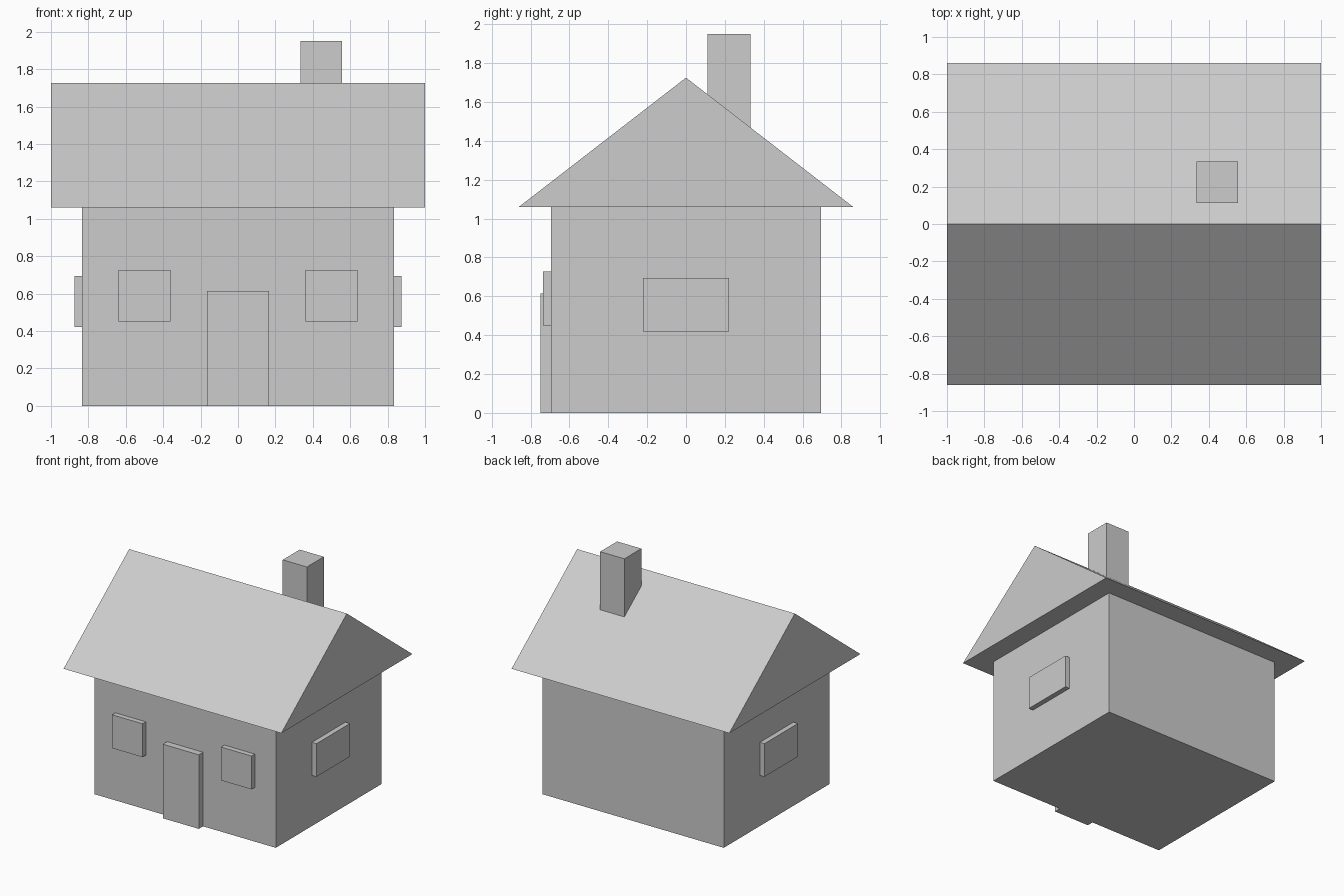
import bpy
import bmesh

if "Cube" in bpy.data.objects:
    bpy.data.objects.remove(bpy.data.objects["Cube"])

# One plain grey for the whole house
grey = bpy.data.materials.new("light_grey")
grey.diffuse_color = (0.604, 0.604, 0.604, 1.0)
grey.use_nodes = True
grey.node_tree.nodes["Principled BSDF"].inputs["Base Color"].default_value = grey.diffuse_color


def prism(name, profile, x0, x1):
    """Extrude a (y, z) profile along x from x0 to x1."""
    bm = bmesh.new()
    face = bm.faces.new([bm.verts.new((x0, y, z)) for y, z in profile])
    ext = bmesh.ops.extrude_face_region(bm, geom=[face])
    moved = [v for v in ext["geom"] if isinstance(v, bmesh.types.BMVert)]
    bmesh.ops.translate(bm, verts=moved, vec=(x1 - x0, 0, 0))
    # keep the starting cap so the solid is closed
    if not face.is_valid or len(bm.faces) < len(profile) + 2:
        bmesh.ops.holes_fill(bm, edges=bm.edges[:])
    bmesh.ops.recalc_face_normals(bm, faces=bm.faces[:])
    mesh = bpy.data.meshes.new(name)
    bm.to_mesh(mesh)
    bm.free()
    mesh.materials.append(grey)
    obj = bpy.data.objects.new(name, mesh)
    bpy.context.collection.objects.link(obj)
    return obj


def box(name, x, y, z):
    """Box from (min, max) pairs on each axis."""
    return prism(name, [(y[0], z[0]), (y[1], z[0]), (y[1], z[1]), (y[0], z[1])], *x)


EAVES = 1.06
WALL_X, WALL_Y = 0.833, 0.694

# Main body and gabled roof with overhang
box("walls", (-WALL_X, WALL_X), (-WALL_Y, WALL_Y), (0, EAVES))
prism("roof", [(-0.86, EAVES), (0.86, EAVES), (0, 1.725)], -1, 1)

# Chimney sunk into the rear slope
box("chimney", (0.333, 0.555), (0.111, 0.333), (1.39, 1.95))

# Front door
box("door", (-0.165, 0.165), (-0.75, -WALL_Y + 0.02), (0, 0.615))

# Mirrored front and side windows
for side, s in (("left", -1), ("right", 1)):
    box("front_window_" + side, sorted((s * 0.36, s * 0.64)),
        (-0.737, -WALL_Y + 0.02), (0.45, 0.727))
    box("side_window_" + side, sorted((s * (WALL_X - 0.02), s * 0.875)),
        (-0.22, 0.22), (0.42, 0.695))
